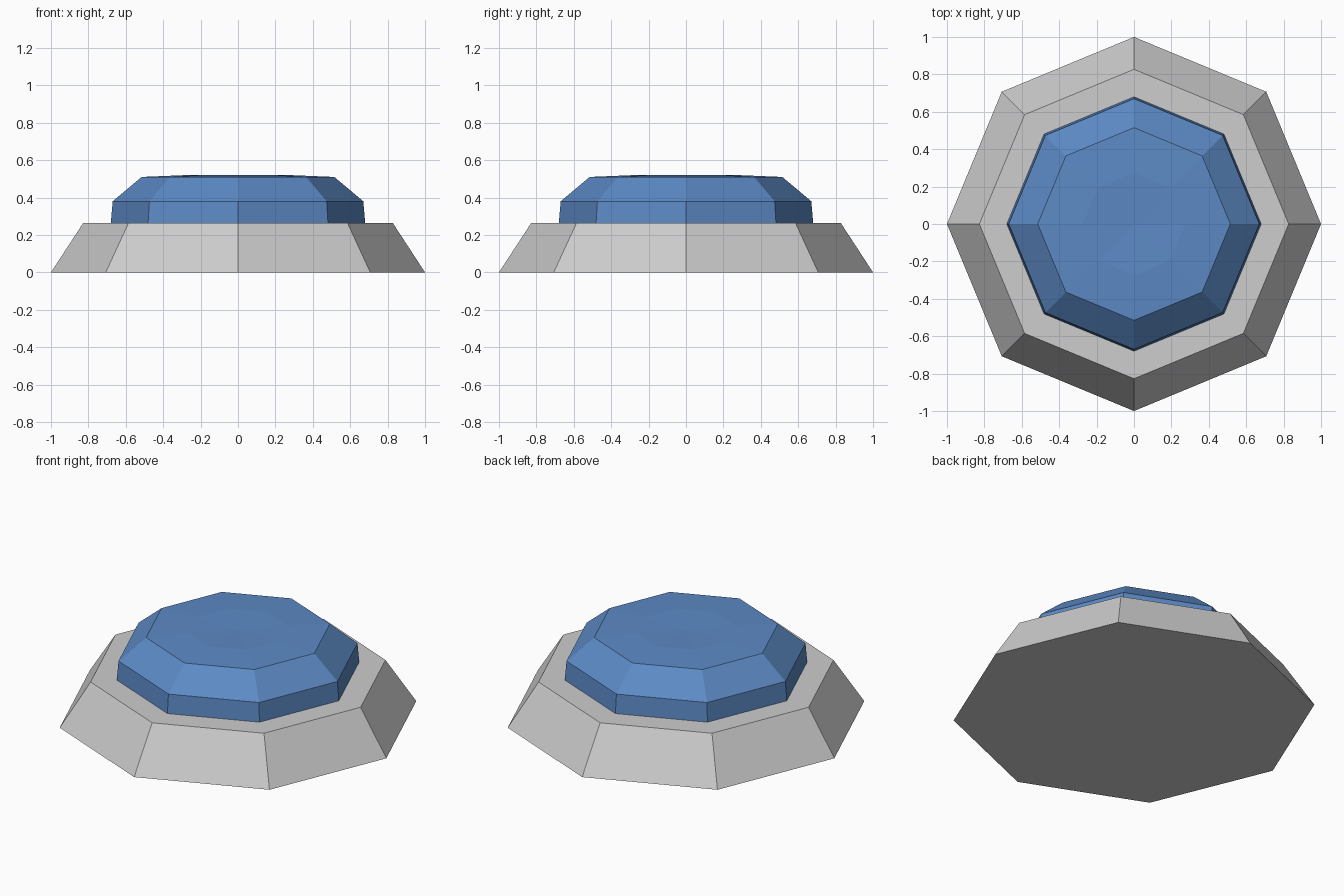
import bpy
import bmesh
from math import cos, sin, pi

SIDES = 8

cube = bpy.data.objects.get("Cube")
if cube:
    bpy.data.objects.remove(cube, do_unlink=True)


def make_material(name, rgb):
    mat = bpy.data.materials.new(name)
    mat.use_nodes = True
    color = (*rgb, 1.0)
    mat.diffuse_color = color
    mat.node_tree.nodes["Principled BSDF"].inputs["Base Color"].default_value = color
    return mat


def make_turned(name, profile, mat, tip_z=None):
    """Stack octagonal rings of (radius, height), capped flat or with a centre point."""
    bm = bmesh.new()
    rings = [[bm.verts.new((r * cos(2 * pi * i / SIDES), r * sin(2 * pi * i / SIDES), z))
              for i in range(SIDES)] for r, z in profile]
    for low, high in zip(rings, rings[1:]):
        for i in range(SIDES):
            j = (i + 1) % SIDES
            bm.faces.new((low[i], low[j], high[j], high[i]))
    bm.faces.new(rings[0][::-1])
    if tip_z is None:
        bm.faces.new(rings[-1])
    else:
        tip = bm.verts.new((0, 0, tip_z))
        for i in range(SIDES):
            bm.faces.new((rings[-1][i], rings[-1][(i + 1) % SIDES], tip))
    mesh = bpy.data.meshes.new(name)
    bm.to_mesh(mesh)
    bm.free()
    mesh.materials.append(mat)
    obj = bpy.data.objects.new(name, mesh)
    bpy.context.collection.objects.link(obj)
    return obj


grey = make_material("light grey", (0.61, 0.61, 0.61))
blue = make_material("blue", (0.107, 0.254, 0.56))

# Sloped octagonal housing
make_turned("base", [(1.0, 0.0), (0.827, 0.265)], grey)

# Bevelled push cap with a shallow dished top
make_turned("button", [(0.68, 0.265), (0.67, 0.38), (0.515, 0.51), (0.275, 0.52)],
            blue, tip_z=0.512)
